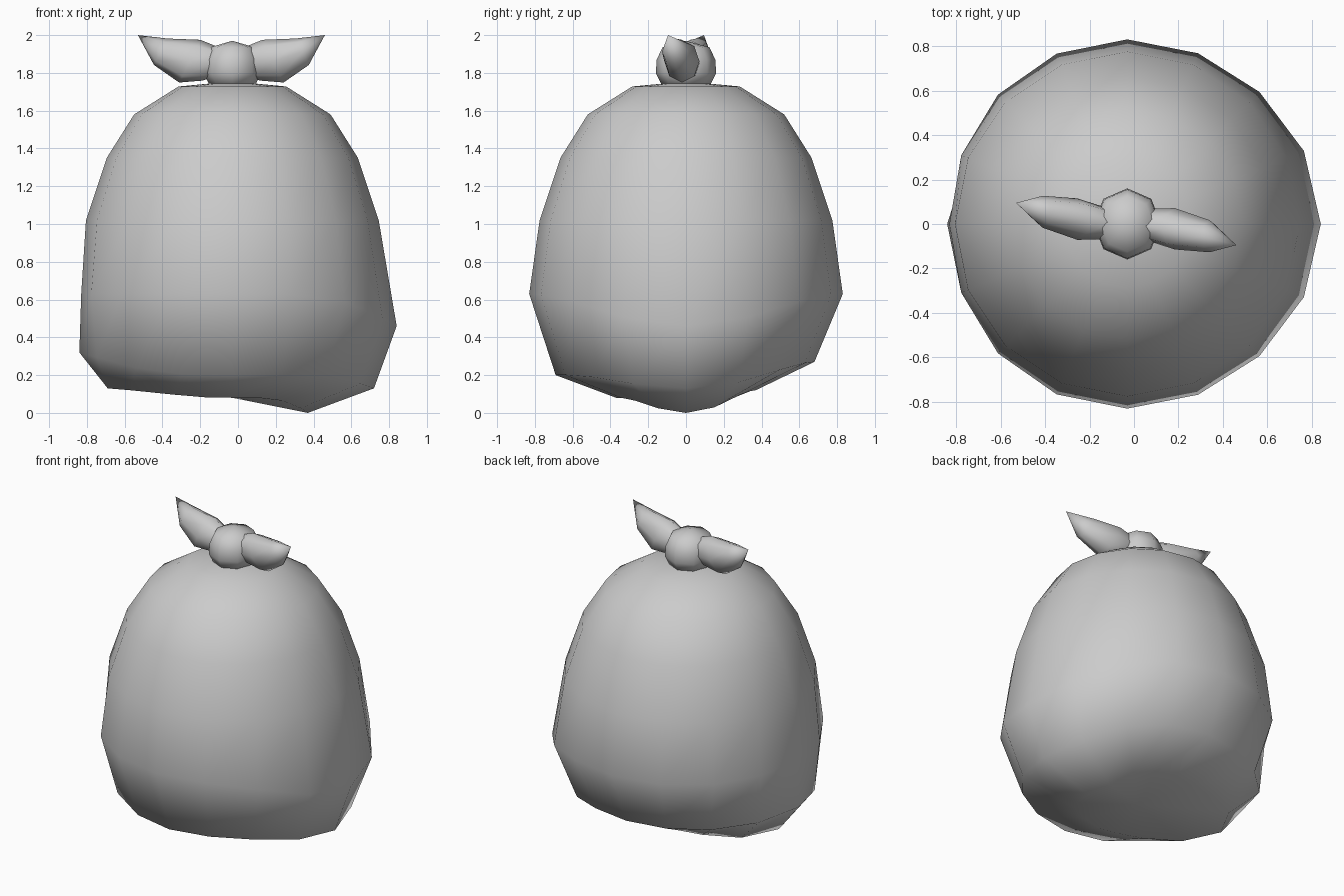
import bpy, bmesh
from math import sin, cos, tau

if "Cube" in bpy.data.objects:
    bpy.data.objects.remove(bpy.data.objects["Cube"])

CX = -0.03   # sack axis


def loft(name, rings, start=None, end=None):
    """Skin equal-length rings of points; close ends with a pole or a cap."""
    bm = bmesh.new()
    rows = [[bm.verts.new(p) for p in r] for r in rings]
    n = len(rows[0])
    for a, b in zip(rows, rows[1:]):
        for i in range(n):
            j = (i + 1) % n
            bm.faces.new((a[i], a[j], b[j], b[i]))
    for row, pole in ((rows[0], start), (rows[-1], end)):
        if pole:
            v = bm.verts.new(pole)
            for i in range(n):
                bm.faces.new((row[i], row[(i + 1) % n], v))
        else:
            bm.faces.new(row)
    bmesh.ops.recalc_face_normals(bm, faces=bm.faces)
    me = bpy.data.meshes.new(name)
    bm.to_mesh(me)
    bm.free()
    me.shade_smooth()
    ob = bpy.data.objects.new(name, me)
    bpy.context.collection.objects.link(ob)
    return ob


def sack_ring(right, back, left, front, n=16):
    """Ring blended between four (radius, z) settings; side bulges are local."""
    pts = []
    for i in range(n):
        a = tau * i / n
        c, s = cos(a), sin(a)
        h = right if c > 0 else left
        w, t = c ** 4, (1 + s) / 2
        r, z = (h[k] * w + (back[k] * t + front[k] * (1 - t)) * (1 - w)
                for k in (0, 1))
        pts.append((CX + r * c, r * s, z))
    return pts


# Sack: slumped lower rings, then round upper rings
lower = [
    ((0.40, 0.00), (0.37, 0.12), (0.66, 0.13), (0.37, 0.08)),
    ((0.75, 0.13), (0.68, 0.27), (0.81, 0.32), (0.69, 0.20)),
    ((0.87, 0.46), (0.83, 0.63), (0.80, 0.63), (0.83, 0.63)),
]
upper = [(0.775, 1.02), (0.665, 1.35), (0.52, 1.58), (0.285, 1.728)]
rings = [sack_ring(*s) for s in lower] + [sack_ring(u, u, u, u) for u in upper]
loft("sack", rings, (CX, 0, 0.08), (CX, 0, 1.755))

# Knot: squat ball on top
knot = [(0.13, 1.74), (0.16, 1.80), (0.155, 1.87), (0.125, 1.935)]
loft("knot", [[(CX + 0.95 * r * cos(tau * i / 8), r * sin(tau * i / 8), z)
               for i in range(8)] for r, z in knot],
     (CX, 0, 1.71), (CX, 0, 1.97))

# Cloth ends: slanted, tapered tails, the second turned half way round
tail = [(-0.05, 0.00, 1.85, 0.05, 0.07), (-0.11, 0.005, 1.847, 0.075, 0.088),
        (-0.22, 0.022, 1.862, 0.093, 0.113), (-0.375, 0.055, 1.912, 0.072, 0.07)]
for name, s in (("left_tail", 1), ("right_tail", -1)):
    rows = []
    for x, y, z, ry, rz in tail:
        rows.append([(CX - 0.005 + s * (x + 0.5 * rz * sin(tau * i / 8)),
                      s * (y + ry * cos(tau * i / 8)),
                      z + rz * sin(tau * i / 8)) for i in range(8)])
    loft(name, rows, None, (CX - 0.005 - s * 0.495, s * 0.095, 2.0))
